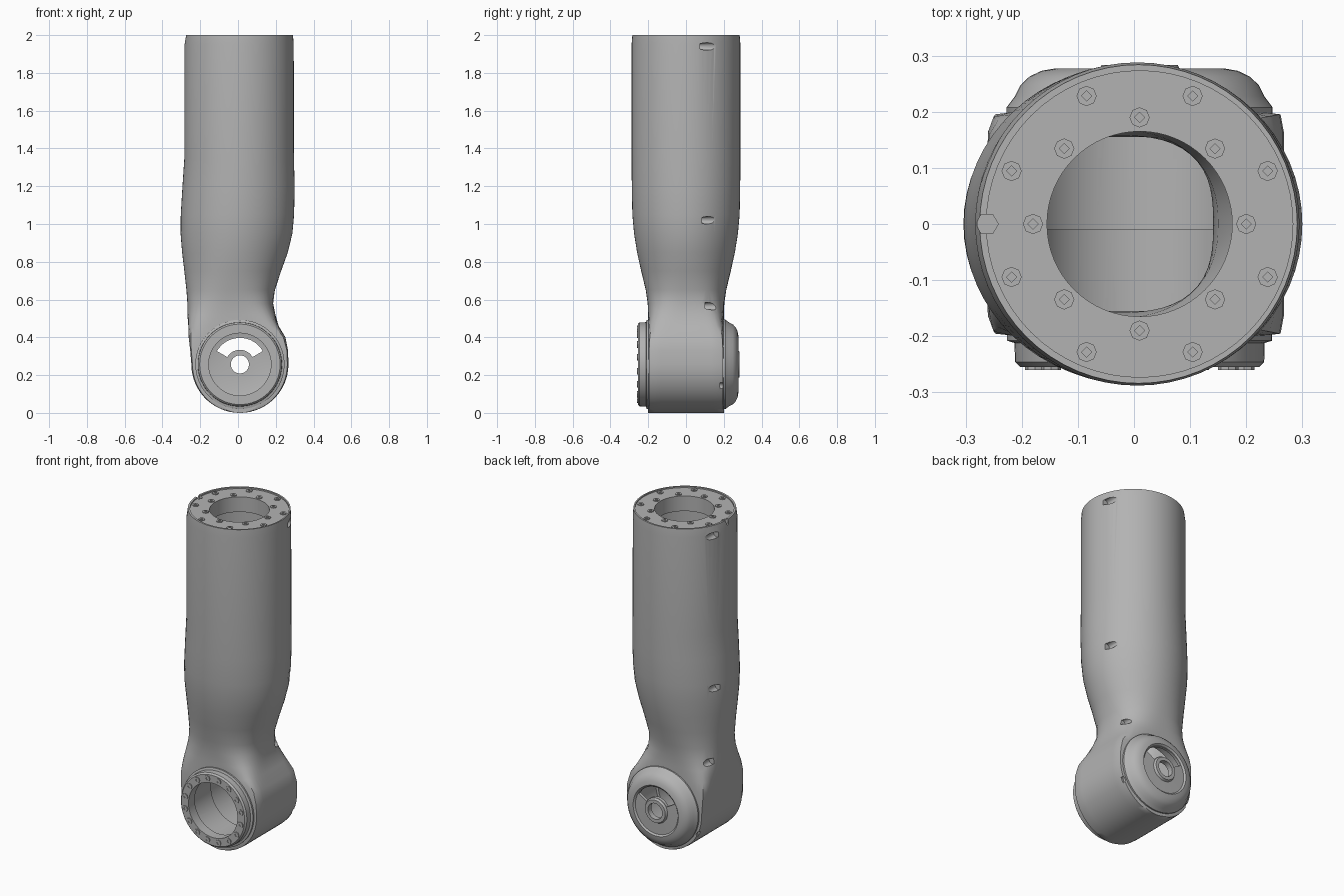
import bpy, bmesh
from math import sin, cos, pi, radians
from mathutils import Matrix, Vector

cube = bpy.data.objects.get("Cube")
if cube:
    bpy.data.objects.remove(cube)

grey = bpy.data.materials.new("cast_grey")
grey.use_nodes = True
grey.diffuse_color = (0.45, 0.45, 0.45, 1)
grey.node_tree.nodes["Principled BSDF"].inputs["Base Color"].default_value = (0.45, 0.45, 0.45, 1)

CX, CZ = 0.01, 0.257          # elbow axis
JOINT = Vector((CX, 0, CZ))
ALONG_Y = Matrix.Rotation(radians(-90), 4, "X")   # local z -> +y


def finish(name, bm, mat=Matrix()):
    bmesh.ops.recalc_face_normals(bm, faces=bm.faces)
    me = bpy.data.meshes.new(name)
    bm.to_mesh(me)
    bm.free()
    me.transform(mat)
    me.materials.append(grey)
    ob = bpy.data.objects.new(name, me)
    bpy.context.collection.objects.link(ob)
    return ob


def skin(name, loops, closed=False, mat=Matrix()):
    """Bridge equal loops of points; cap the ends, or join last to first."""
    bm = bmesh.new()
    rows = [[bm.verts.new(p) for p in loop] for loop in loops]
    pairs = list(zip(rows, rows[1:])) + ([(rows[-1], rows[0])] if closed else [])
    for a, b in pairs:
        for i in range(len(a)):
            j = (i + 1) % len(a)
            bm.faces.new((a[i], a[j], b[j], b[i]))
    if not closed:
        bm.faces.new(rows[0])
        bm.faces.new(rows[-1])
    return finish(name, bm, mat)


def circle(r, z, n=64):
    return [(r * cos(2 * pi * i / n), r * sin(2 * pi * i / n), z) for i in range(n)]


def revolve(name, profile, mat):
    return skin(name, [circle(r, z) for r, z in profile], True, mat)


def rod(r, z0, z1, mat, n=64):
    return skin("cutter", [circle(r, z0, n), circle(r, z1, n)], False, mat)


def cut(ob, cutter):
    mod = ob.modifiers.new("cut", "BOOLEAN")
    mod.operation, mod.solver, mod.object = "DIFFERENCE", "EXACT", cutter
    bpy.context.view_layer.objects.active = ob
    bpy.ops.object.modifier_apply(modifier=mod.name)
    bpy.data.objects.remove(cutter)


def smooth(ob, angle=35):
    bpy.ops.object.select_all(action="DESELECT")
    ob.select_set(True)
    bpy.context.view_layer.objects.active = ob
    bpy.ops.object.shade_smooth_by_angle(angle=radians(angle))


def section(z, cx, hx, hy, n, inset=0.0, count=64):
    """Superellipse cross-section: n = 2 is round, large n is boxy."""
    pts = []
    for i in range(count):
        c, s = cos(2 * pi * i / count), sin(2 * pi * i / count)
        r = (abs(c) ** n + abs(s) ** n) ** (-1 / n)
        pts.append((cx + (hx - inset) * r * c, (hy - inset) * r * s, z))
    return pts


# Arm sections: height, centre x, half width, half depth, boxiness
ARM = [
    (2.0, 0.008, 0.283, 0.284, 2), (1.95, 0.006, 0.289, 0.288, 2),
    (1.35, 0.006, 0.29, 0.288, 2), (1.2, 0.003, 0.297, 0.287, 2),
    (1.05, -0.003, 0.3, 0.284, 2), (0.95, -0.008, 0.296, 0.275, 2),
    (0.85, -0.016, 0.28, 0.259, 2), (0.75, -0.028, 0.256, 0.237, 2.1),
    (0.65, -0.039, 0.234, 0.213, 2.3), (0.58, -0.041, 0.227, 0.203, 2.8),
    (0.52, -0.035, 0.233, 0.2, 4), (0.46, -0.024, 0.239, 0.2, 8),
    (0.4, -0.005, 0.256, 0.2, 16), (0.33, 0.006, 0.259, 0.2, 30),
]
DRUM = [(CZ - CZ * sin(a), CX, 0.257 * cos(a), 0.2, 30)
        for a in [radians(d) for d in range(0, 88, 6)] + [radians(88.5)]]

# Arm shell with the elbow drum at its foot
arm = skin("arm_shell", [section(*s) for s in ARM + DRUM])
hollow = [(1.9,) + ARM[1][1:]] + ARM[2:]
cut(arm, skin("cutter", [section(*s, inset=0.045) for s in hollow]))
top = Matrix.Translation((CX, 0, 0))
cut(arm, rod(0.165, 1.8, 2.1, top))
cut(arm, rod(0.273, 1.992, 2.1, top))
joint = Matrix.Translation(JOINT) @ ALONG_Y
cut(arm, rod(0.2, -0.01, 0.3, joint))
cut(arm, rod(0.185, -0.3, 0.05, joint))

# Locating notch on the flange rim
cut(arm, rod(0.02, 1.97, 2.1, Matrix.Translation((-0.262, 0, 0)), 6))

# Grazing screw holes, drilled from the back on both flanks
for z, cx, half, floor in ((1.94, 0.006, 0.265, 0.075), (1.02, -0.004, 0.272, 0.085),
                           (0.565, -0.039, 0.207, 0.1), (0.14, CX, 0.236, 0.18)):
    for side in (-1, 1):
        cut(arm, rod(0.02, floor, 0.4, Matrix.Translation((cx + side * half, 0, z)) @ ALONG_Y, 24))
smooth(arm)

# Front coupling ring
ring = revolve("front_ring", [
    (0.165, -0.255), (0.213, -0.255), (0.222, -0.246), (0.223, -0.212),
    (0.236, -0.208), (0.236, -0.195), (0.165, -0.195)], joint)
smooth(ring)

# Domed back cover with hub and crescent window
cover = revolve("back_cover", [
    (0.048, 0.283), (0.068, 0.283), (0.075, 0.27), (0.143, 0.268), (0.152, 0.277),
    (0.175, 0.273), (0.196, 0.263), (0.212, 0.248), (0.222, 0.228), (0.237, 0.208), (0.237, 0.195),
    (0.205, 0.195), (0.195, 0.235), (0.15, 0.25), (0.048, 0.25)], joint)
arc = [radians(30 + 120 * i / 20) for i in range(21)]
outline = [(0.14 * cos(a), 0.14 * sin(a)) for a in arc]
outline += [(0.077 * cos(a), 0.077 * sin(a)) for a in reversed(arc)]
cut(cover, skin("cutter", [[(CX + x, y, CZ + z) for x, z in outline] for y in (0.22, 0.32)]))
smooth(cover)


def bolt(name, mat, r=0.018, h=0.005):
    """Eight-sided head with a square socket."""
    socket = [Vector(p) for p in circle(r * 0.5, h, 4)]
    rim = []
    for a, b in zip(socket, socket[1:] + socket[:1]):
        rim += [a, (a + b) / 2]
    floor = [(p.x, p.y, 0.001) for p in rim]
    return skin(name, [circle(r, -0.002, 8), circle(r, h, 8), rim, floor], False, mat)


def bolt_circle(name, base, radius, count, offset):
    for i in range(count):
        a = 2 * pi * (i + offset) / count
        bolt(name, base @ Matrix.Translation((radius * cos(a), radius * sin(a), 0)))


# Flange bolts and coupling ring bolts
flange = Matrix.Translation((CX, 0, 1.992))
bolt_circle("flange_outer_bolt", flange, 0.247, 8, 0.5)
bolt_circle("flange_inner_bolt", flange, 0.19, 8, 0)
front = Matrix.Translation((CX, -0.255, CZ)) @ Matrix.Rotation(radians(90), 4, "X")
bolt_circle("ring_bolt", front, 0.19, 16, 0.5)
